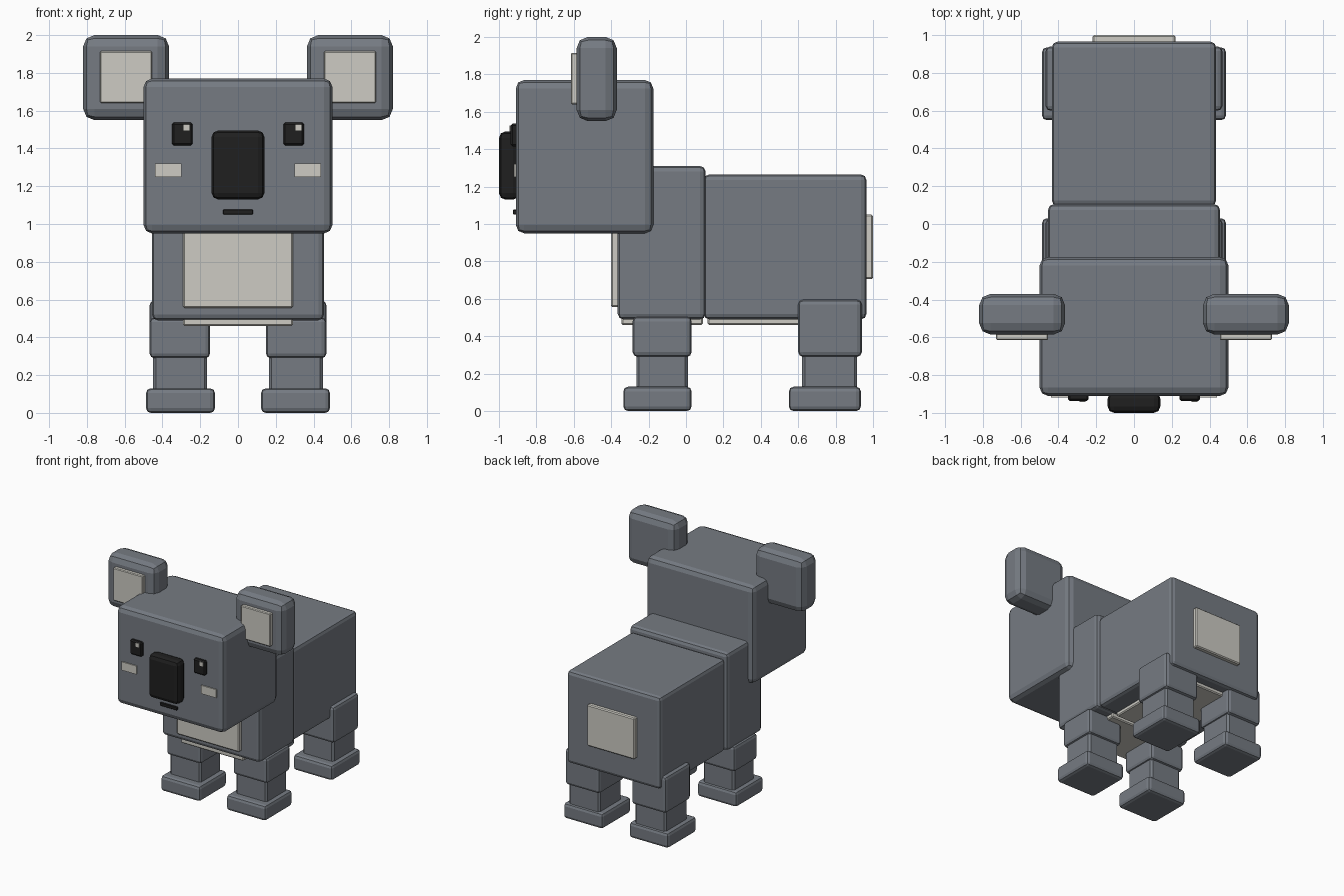
import bpy
import bmesh
from mathutils import Vector

if "Cube" in bpy.data.objects:
    bpy.data.objects.remove(bpy.data.objects["Cube"], do_unlink=True)


def material(name, rgb):
    m = bpy.data.materials.new(name)
    m.use_nodes = True
    m.diffuse_color = (*rgb, 1)
    bsdf = m.node_tree.nodes["Principled BSDF"]
    bsdf.inputs["Base Color"].default_value = (*rgb, 1)
    bsdf.inputs["Roughness"].default_value = 0.8
    return m


GREY = material("slate grey fur", (0.18, 0.198, 0.225))
CREAM = material("pale cream fur", (0.61, 0.6, 0.55))
BLACK = material("black", (0.014, 0.014, 0.014))


def box(name, x, y, z, mat, bevel=0.03, segments=2):
    """Bevelled box spanning the given (low, high) ranges."""
    lo, hi = Vector((x[0], y[0], z[0])), Vector((x[1], y[1], z[1]))
    size = hi - lo
    bm = bmesh.new()
    bmesh.ops.create_cube(bm, size=1)
    bmesh.ops.scale(bm, vec=size, verts=bm.verts)
    if bevel:
        bmesh.ops.bevel(bm, geom=bm.edges[:], offset=bevel, segments=segments,
                        profile=0.5, affect='EDGES')
    mesh = bpy.data.meshes.new(name)
    bm.to_mesh(mesh)
    bm.free()
    mesh.materials.append(mat)
    obj = bpy.data.objects.new(name, mesh)
    obj.location = (lo + hi) / 2
    bpy.context.collection.objects.link(obj)
    return obj


def pair(name, x, y, z, mat, bevel=0.03, segments=2):
    """The same box on the left (+x) and right (-x)."""
    box("left_" + name, x, y, z, mat, bevel, segments)
    box("right_" + name, (-x[1], -x[0]), y, z, mat, bevel, segments)


# Body
box("chest", (-0.455, 0.455), (-0.365, 0.105), (0.49, 1.31), GREY)
box("hindquarters", (-0.435, 0.435), (0.095, 0.965), (0.49, 1.265), GREY)
box("chest_patch", (-0.29, 0.29), (-0.4, -0.35), (0.555, 1.1), CREAM, 0.008, 1)
box("front_belly_patch", (-0.29, 0.29), (-0.345, 0.09), (0.46, 0.51), CREAM, 0.008, 1)
box("rear_belly_patch", (-0.27, 0.27), (0.115, 0.87), (0.46, 0.51), CREAM, 0.008, 1)
box("rump_patch", (-0.22, 0.22), (0.95, 1.0), (0.705, 1.05), CREAM, 0.008, 1)

# Head and ears
box("head", (-0.5, 0.5), (-0.91, -0.175), (0.95, 1.77), GREY, 0.045)
pair("ear", (0.365, 0.82), (-0.585, -0.37), (1.55, 2.0), GREY, 0.06)
pair("inner_ear", (0.455, 0.73), (-0.615, -0.57), (1.64, 1.915), CREAM, 0.006, 1)

# Face
box("nose", (-0.14, 0.14), (-1.0, -0.89), (1.13, 1.495), BLACK, 0.035)
box("mouth", (-0.08, 0.08), (-0.925, -0.9), (1.05, 1.077), BLACK, 0.004, 1)
pair("eye", (0.24, 0.35), (-0.937, -0.9), (1.415, 1.537), BLACK, 0.01, 1)
pair("cheek", (0.3, 0.44), (-0.919, -0.9), (1.25, 1.32), CREAM, 0)
for side, centre in (("left", 0.32), ("right", -0.273)):
    box(side + "_eye_glint", (centre - 0.016, centre + 0.016),
        (-0.943, -0.93), (1.495, 1.527), CREAM, 0)

# Legs: thigh, shin and foot, front and hind
for name, thigh, shin, foot, top in (
        ("front", (-0.285, 0.03), (-0.265, 0.01), (-0.335, 0.03), 0.505),
        ("hind", (0.6, 0.94), (0.62, 0.915), (0.55, 0.935), 0.595)):
    pair(name + "_thigh", (0.148, 0.468), thigh, (0.29, top), GREY, 0.025)
    pair(name + "_shin", (0.163, 0.45), shin, (0.1, 0.32), GREY, 0.015, 1)
    pair(name + "_foot", (0.122, 0.487), foot, (0.0, 0.13), GREY, 0.025)
